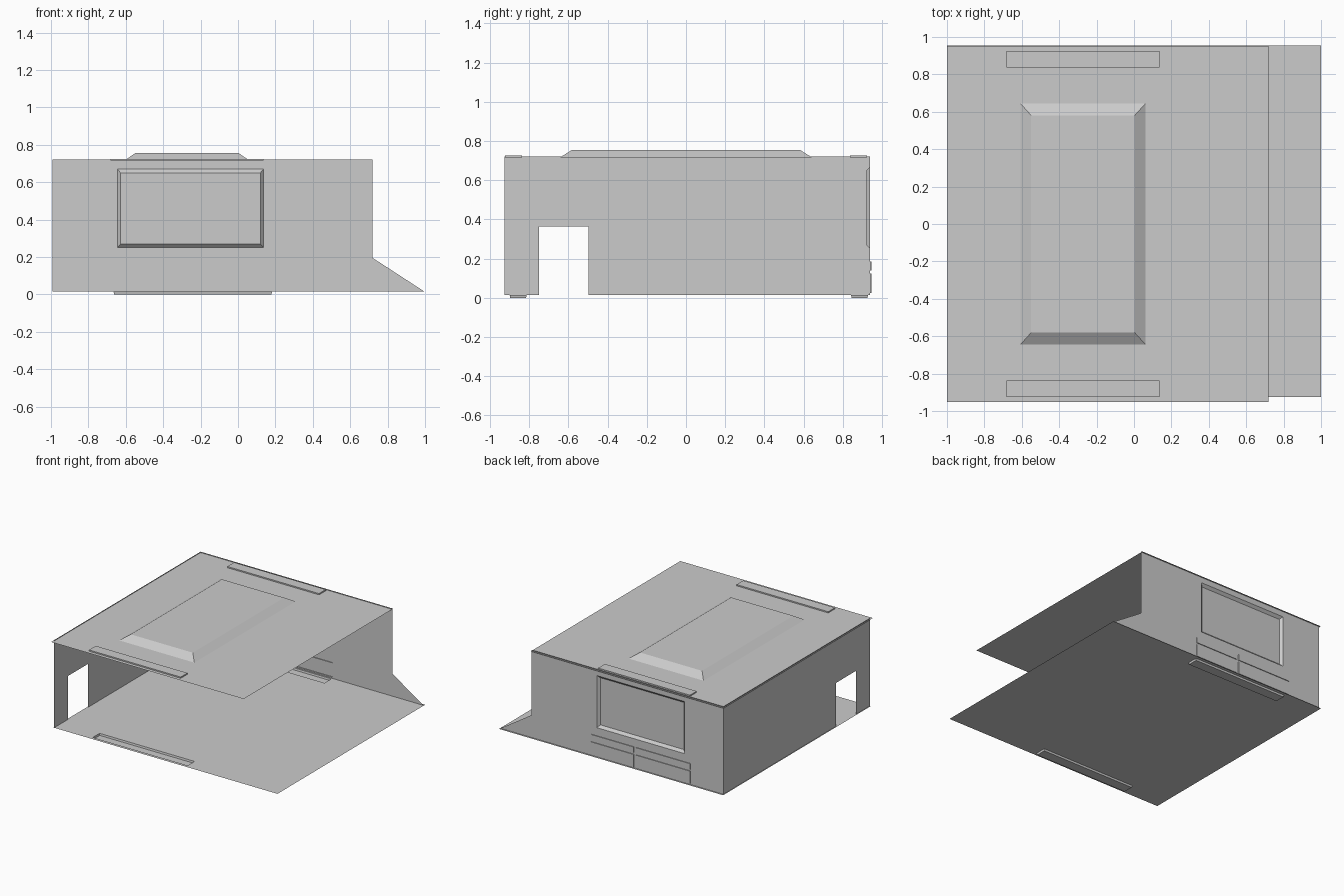
import bpy, bmesh

if "Cube" in bpy.data.objects:
    bpy.data.objects.remove(bpy.data.objects["Cube"])


def sheet(name, rect, to3d, level, pans=(), holes=(), extra=()):
    """Thin sheet in (u, v) at a level, with pressed pans, open holes and extra polygons.
    rect/hole: (u0, u1, v0, v1); pan: (rect, inner margin u, inner margin v, depth level)."""
    bm = bmesh.new()

    def face(pts):
        bm.faces.new([bm.verts.new(to3d(u, v, w)) for u, v, w in pts])

    cuts = [p[0] for p in pans] + list(holes)
    us = sorted({c for r in cuts + [rect] for c in r[:2]})
    vs = sorted({c for r in cuts + [rect] for c in r[2:]})

    # Flat cells around the openings
    for u0, u1 in zip(us, us[1:]):
        for v0, v1 in zip(vs, vs[1:]):
            cu, cv = (u0 + u1) / 2, (v0 + v1) / 2
            if not any(r[0] < cu < r[1] and r[2] < cv < r[3] for r in cuts):
                face([(u0, v0, level), (u1, v0, level), (u1, v1, level), (u0, v1, level)])

    # Pressed pans: four sides and a bottom
    for (u0, u1, v0, v1), mu, mv, depth in pans:
        a = [(u0, v0, level), (u1, v0, level), (u1, v1, level), (u0, v1, level)]
        b = [(u0 + mu, v0 + mv, depth), (u1 - mu, v0 + mv, depth),
             (u1 - mu, v1 - mv, depth), (u0 + mu, v1 - mv, depth)]
        face(b)
        for i in range(4):
            j = (i + 1) % 4
            face([a[i], a[j], b[j], b[i]])

    for poly in extra:
        face([(u, v, level) for u, v in poly])

    bmesh.ops.remove_doubles(bm, verts=bm.verts, dist=1e-5)
    bmesh.ops.recalc_face_normals(bm, faces=bm.faces)
    me = bpy.data.meshes.new(name)
    bm.to_mesh(me)
    bm.free()
    ob = bpy.data.objects.new(name, me)
    bpy.context.collection.objects.link(ob)
    return ob


def flat(u, v, w):
    return (u, v, w)


def facing_front(u, v, w):
    return (u, w, v)


def facing_side(u, v, w):
    return (w, u, v)


FLOOR, WALL_TOP, BACK = 0.015, 0.722, 0.94

# Floor with two sunken strips
sheet("floor", (-1, 1, -0.925, 0.955), flat, FLOOR,
      pans=[((-0.665, 0.182, y, y + 0.087), 0.003, 0.003, 0.0) for y in (-0.9, 0.842)])

# Ceiling with a raised tray and two light strips
strips = [((-0.682, 0.136, y, y + 0.086), 0, 0, 0.725) for y in (-0.924, 0.838)]
sheet("ceiling", (-1, 0.718, -0.953, 0.953), flat, 0.715,
      pans=strips + [((-0.608, 0.062, -0.645, 0.645), 0.058, 0.064, 0.755)])

# Back wall with window panel, low cupboard panels and a sloping end
cupboards = [((x0, x1, z0, z1), 0, 0, 0.946)
             for x0, x1 in ((-0.70, -0.215), (-0.195, 0.185))
             for z0, z1 in ((0.025, 0.125), (0.14, 0.185))]
sheet("back_wall", (-0.992, 0.72, FLOOR, WALL_TOP), facing_front, BACK,
      pans=cupboards + [((-0.645, 0.137, 0.25, 0.67), 0.018, 0.02, 0.92)],
      extra=[[(0.72, FLOOR), (0.997, FLOOR), (0.72, 0.195)]])

# Side wall with doorway
sheet("left_wall", (-0.925, BACK, FLOOR, WALL_TOP), facing_side, -0.992,
      holes=[(-0.75, -0.497, FLOOR, 0.365)])
